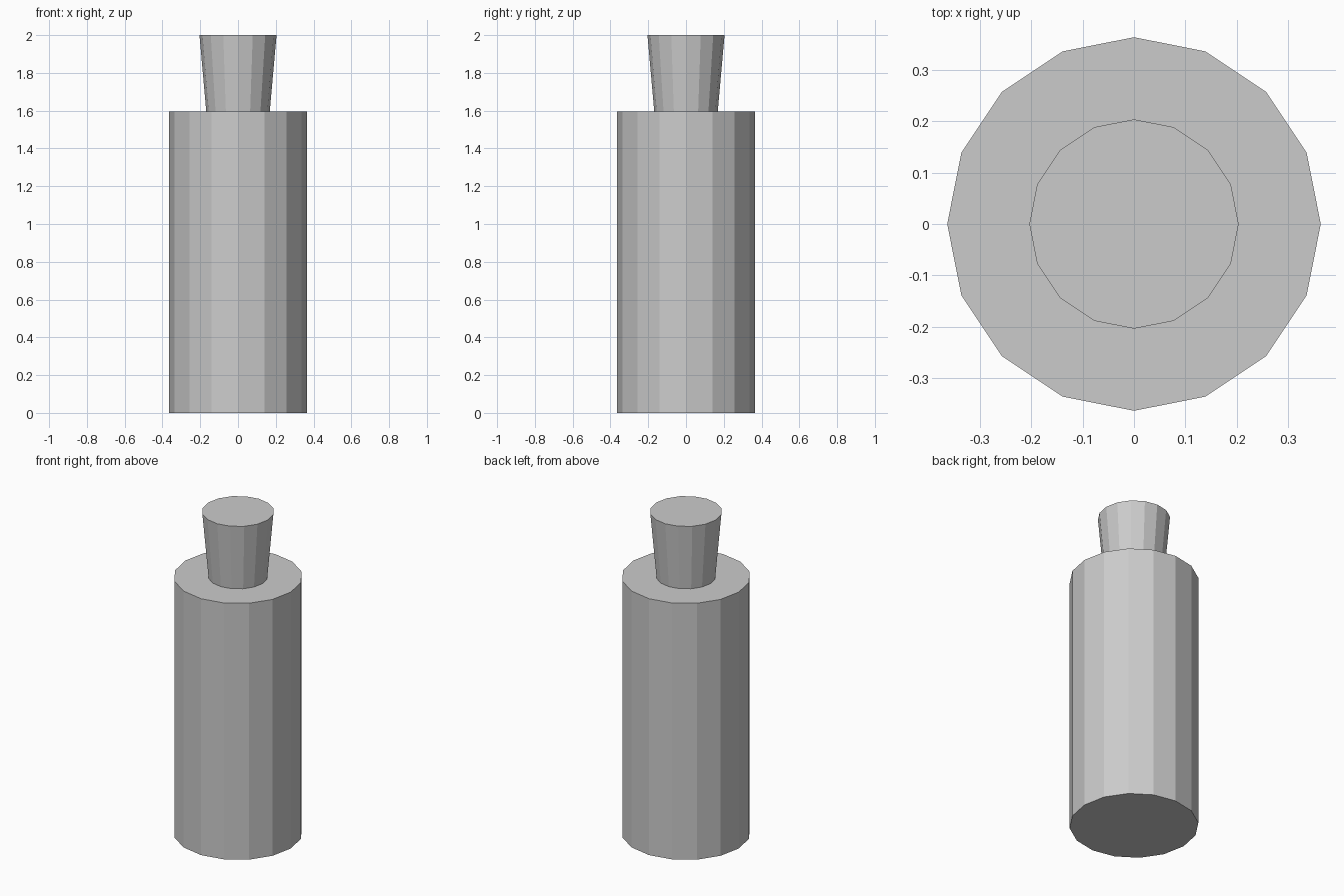
import bpy

default = bpy.data.objects.get("Cube")
if default:
    bpy.data.objects.remove(default, do_unlink=True)

SIDES = 16
BODY_TOP = 1.595
TOTAL_HEIGHT = 2.0


def make_material(name, colour):
    mat = bpy.data.materials.new(name)
    mat.use_nodes = True
    mat.diffuse_color = colour
    shader = next(n for n in mat.node_tree.nodes if n.type == "BSDF_PRINCIPLED")
    shader.inputs["Base Color"].default_value = colour
    return mat


def add_round(name, bottom_radius, top_radius, z_low, z_high, mat):
    """Flat-shaded capped frustum with corners on the x and y axes."""
    bpy.ops.mesh.primitive_cone_add(
        vertices=SIDES, radius1=bottom_radius, radius2=top_radius,
        depth=z_high - z_low, location=(0, 0, (z_low + z_high) / 2))
    part = bpy.context.object
    part.name = name
    part.data.materials.append(mat)
    return part


grey = make_material("light grey", (0.6, 0.6, 0.6, 1))

# Straight bottle body
add_round("bottle_body", 0.364, 0.364, 0, BODY_TOP, grey)

# Stopper, widening towards the top
add_round("stopper", 0.168, 0.204, BODY_TOP, TOTAL_HEIGHT, grey)
